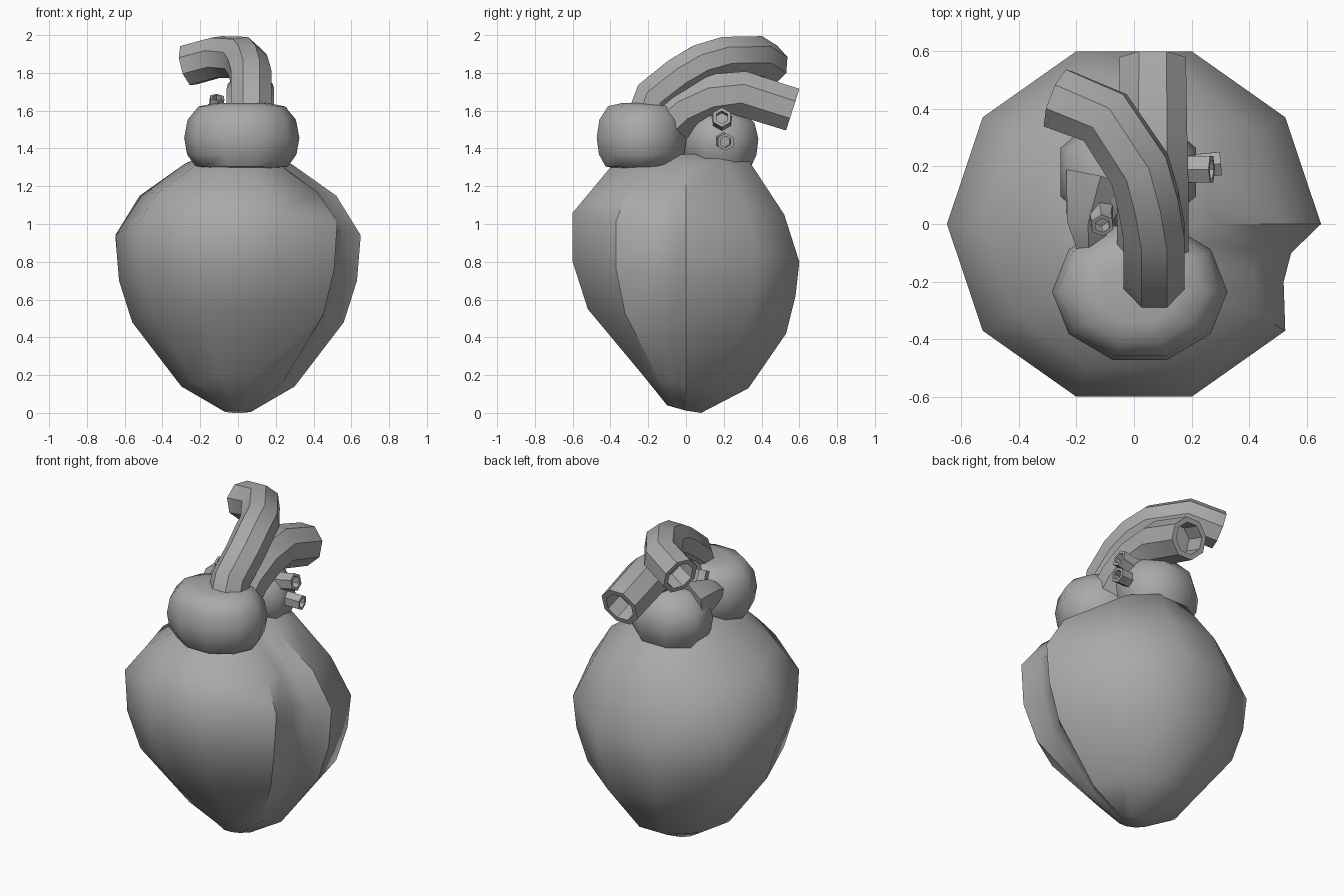
import bpy, math
from mathutils import Vector

if "Cube" in bpy.data.objects:
    bpy.data.objects.remove(bpy.data.objects["Cube"])

grey = bpy.data.materials.new("plain grey")
grey.diffuse_color = (0.4, 0.4, 0.4, 1)
grey.use_nodes = True
grey.node_tree.nodes["Principled BSDF"].inputs["Base Color"].default_value = grey.diffuse_color


def make(name, verts, faces, angle=40):
    me = bpy.data.meshes.new(name)
    me.from_pydata([tuple(v) for v in verts], [], faces)
    me.materials.append(grey)
    ob = bpy.data.objects.new(name, me)
    bpy.context.collection.objects.link(ob)
    bpy.ops.object.select_all(action='DESELECT')
    ob.select_set(True)
    bpy.context.view_layer.objects.active = ob
    bpy.ops.object.shade_smooth_by_angle(angle=math.radians(angle))
    return ob


def loft(name, rings, cap_start=True, cap_end=True, angle=40):
    n = len(rings[0])
    verts = [p for r in rings for p in r]
    faces = [(k * n + i, k * n + (i + 1) % n, (k + 1) * n + (i + 1) % n, (k + 1) * n + i)
             for k in range(len(rings) - 1) for i in range(n)]
    if cap_start:
        faces.append(tuple(reversed(range(n))))
    if cap_end:
        faces.append(tuple(range((len(rings) - 1) * n, len(rings) * n)))
    return make(name, verts, faces, angle)


def tube(name, path, radii, sides, bore=0.75, depth=0.12):
    """Tube along a path, with a hollow open far end."""
    pts = [Vector(p) for p in path]
    rings = []
    side = None
    for i, p in enumerate(pts):
        d = (pts[min(i + 1, len(pts) - 1)] - pts[max(i - 1, 0)]).normalized()
        if side is None:
            side = d.cross(Vector((0, 0, 1)) if abs(d.z) < 0.9 else Vector((0, 1, 0)))
        side = (side - d * side.dot(d)).normalized()
        up = d.cross(side)

        def ring(r, c):
            return [c + (side * math.cos(a) + up * math.sin(a)) * r
                    for a in (math.tau * (j + 0.5) / sides for j in range(sides))]
        rings.append(ring(radii[i], p))
    rings.append(ring(radii[-1] * bore, pts[-1]))
    rings.append(ring(radii[-1] * bore, pts[-1] - d * depth))
    return loft(name, rings)


# Ventricles: tilted ten-sided rings with a groove on the right
# unit outline, scaled by half width and front/back depth
outline = [(math.cos(math.radians(36 * i)), math.sin(math.radians(36 * i))) for i in range(10)]
outline += [(0.80, -0.32), (0.84, -0.16)]
# half width, front y, back y, side z, front z, back z
body_rings = [
    (0.08, -0.10, 0.08, 0.012, 0.04, 0.0),
    (0.30, -0.22, 0.33, 0.14, 0.19, 0.13),
    (0.56, -0.52, 0.53, 0.48, 0.55, 0.42),
    (0.63, -0.60, 0.58, 0.70, 0.80, 0.62),
    (0.65, -0.60, 0.60, 0.94, 1.06, 0.80),
    (0.52, -0.50, 0.52, 1.15, 1.18, 1.05),
    (0.28, -0.40, 0.33, 1.32, 1.30, 1.34),
    (0.16, -0.22, 0.20, 1.37, 1.36, 1.37),
]
s72 = math.sin(math.radians(72))
rings = []
for w, yf, yb, zs, zf, zb in body_rings:
    r = []
    for x, y in outline:
        t = y / s72
        r.append((x * w, t * yb if t > 0 else -t * yf,
                  zs + abs(t) * ((zb if t > 0 else zf) - zs)))
    rings.append(r)
loft("ventricles", rings)


def blob(name, centre, rad, profile, sides, turn=0.0):
    cx, cy, cz = centre
    rs = [[(cx + rad[0] * f * math.cos(a), cy + rad[1] * f * math.sin(a), cz + rad[2] * h)
           for a in (math.tau * (i + turn) / sides for i in range(sides))] for f, h in profile]
    return loft(name, rs, angle=50)


# Bulging front chamber
blob("front_chamber", (0.02, -0.235, 1.465), (0.305, 0.25, 0.175),
     [(0.4, -1.0), (0.8, -0.92), (0.95, -0.55), (1, -0.05), (0.94, 0.5), (0.75, 0.9), (0.45, 1.0)], 10)

# Rear chamber and its side lobe
blob("rear_chamber", (-0.02, 0.18, 1.45), (0.255, 0.22, 0.17),
     [(0.75, -1.0), (0.95, -0.5), (1, 0), (0.9, 0.5), (0.55, 0.95)], 8, 0.5)
tube("side_lobe", [(-0.12, 0.15, 1.52), (-0.16, 0.0, 1.54), (-0.155, -0.08, 1.52)],
     [0.14, 0.085, 0.05], 6, 0.5, 0.01)

# Great vessels
tube("large_arch", [(0.07, -0.21, 1.55), (0.07, -0.17, 1.67), (0.07, -0.03, 1.78), (0.05, 0.08, 1.845),
                    (0.02, 0.19, 1.88), (-0.10, 0.37, 1.885), (-0.265, 0.435, 1.84)],
     [0.115] * 7, 8)
tube("rear_vessel", [(0.065, -0.15, 1.48), (0.065, -0.02, 1.60), (0.065, 0.13, 1.67),
                     (0.065, 0.30, 1.69), (0.065, 0.565, 1.605)],
     [0.135, 0.135, 0.135, 0.13, 0.125], 8)

# Small open stubs
for name, path, r in [
    ("upper_stub", [(0.08, 0.19, 1.52), (0.20, 0.19, 1.55), (0.27, 0.19, 1.565)], 0.053),
    ("lower_stub", [(0.08, 0.20, 1.45), (0.20, 0.20, 1.44), (0.30, 0.21, 1.435)], 0.047),
    ("left_stub", [(-0.12, 0.08, 1.55), (-0.115, 0.02, 1.62), (-0.11, -0.005, 1.67)], 0.042),
]:
    tube(name, path, [r * 1.5, r, r], 6, 0.65, 0.05)
